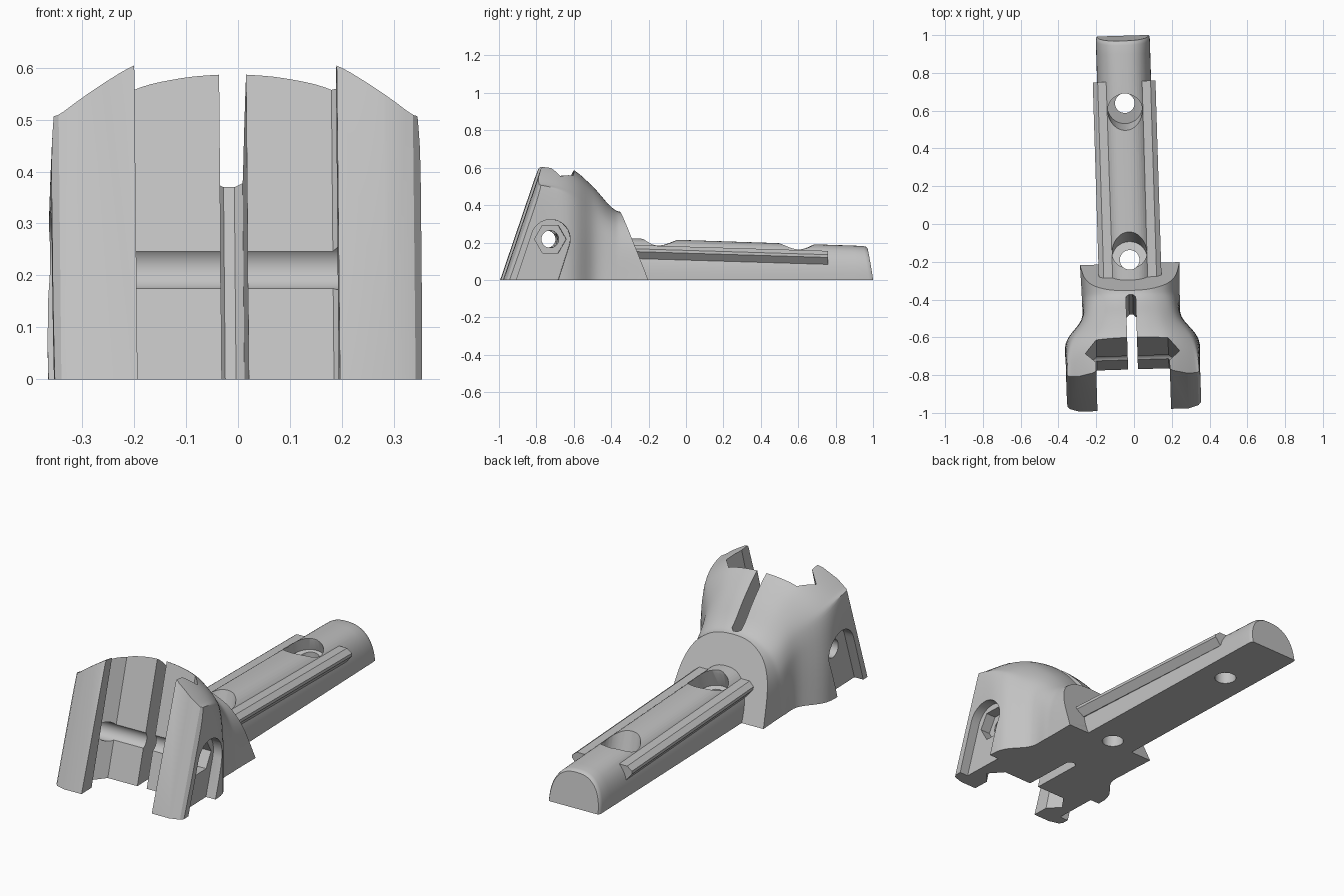
import bpy, bmesh, math
from mathutils import Matrix, Vector

cube = bpy.data.objects.get("Cube")
if cube:
    bpy.data.objects.remove(cube)

grey = bpy.data.materials.new("plain grey")
grey.use_nodes = True
grey.diffuse_color = (0.54, 0.54, 0.54, 1)
grey.node_tree.nodes["Principled BSDF"].inputs["Base Color"].default_value = (0.54, 0.54, 0.54, 1)

# The whole bracket sits slightly turned about z
PLACE = Matrix.Translation((-0.029, 0, 0)) @ Matrix.Rotation(0.031, 4, 'Z')


def loft(name, rings, trims=()):
    """Closed solid through equal-length rings, trimmed by (point, normal) planes."""
    bm = bmesh.new()
    rows = [[bm.verts.new(p) for p in ring] for ring in rings]
    n = len(rows[0])
    for a, b in zip(rows, rows[1:]):
        for i in range(n):
            j = (i + 1) % n
            bm.faces.new((a[i], a[j], b[j], b[i]))
    bm.faces.new(rows[0])
    bm.faces.new(rows[-1])
    for point, normal in trims:
        geom = bm.verts[:] + bm.edges[:] + bm.faces[:]
        cut = bmesh.ops.bisect_plane(bm, geom=geom, plane_co=point, plane_no=normal, clear_outer=True)
        edges = [e for e in cut["geom_cut"] if isinstance(e, bmesh.types.BMEdge)]
        bmesh.ops.holes_fill(bm, edges=edges, sides=0)
    bmesh.ops.recalc_face_normals(bm, faces=bm.faces)
    mesh = bpy.data.meshes.new(name)
    bm.to_mesh(mesh)
    bm.free()
    mesh.materials.append(grey)
    obj = bpy.data.objects.new(name, mesh)
    bpy.context.collection.objects.link(obj)
    return obj


def spline(points, steps):
    """Smooth curve through points of any dimension."""
    pts = [points[0]] + list(points) + [points[-1]]
    out = []
    for a, b, c, d in zip(pts, pts[1:], pts[2:], pts[3:]):
        for k in range(steps):
            t = k / steps
            out.append([(2 * q + (r - p) * t + (2 * p - 5 * q + 4 * r - s) * t * t
                         + (3 * q - p - 3 * r + s) * t ** 3) / 2
                        for p, q, r, s in zip(a, b, c, d)])
    return out + [list(points[-1])]


def rod(name, start, end, radius, sides=32):
    start, end = Vector(start), Vector(end)
    turn = (end - start).to_track_quat('Z', 'Y')
    circle = [turn @ Vector((radius * math.cos(math.tau * i / sides),
                             radius * math.sin(math.tau * i / sides), 0)) for i in range(sides)]
    return loft(name, [[p + c for p in circle] for c in (start, end)])


def leaning_prism(name, outline):
    """Upright prism that leans back like the front faces."""
    return loft(name, [[(x, y - 0.77 + 0.29 * z, z) for x, y in outline] for z in (-0.2, 0.9)])


def carve(obj, cutters):
    for c in cutters:
        mod = obj.modifiers.new("cut", 'BOOLEAN')
        mod.operation, mod.solver, mod.object = 'DIFFERENCE', 'EXACT', c
    bpy.context.view_layer.update()
    mesh = bpy.data.meshes.new_from_object(obj.evaluated_get(bpy.context.evaluated_depsgraph_get()))
    obj.modifiers.clear()
    obj.data = mesh


# Head: half sections from base to crown, at stations along y
stations = [
    (-1.05, [(.352, 0), (.355, .25), (.352, .49), (.33, .52), (.195, .61), (.1, .64), (0, .65)]),
    (-0.78, [(.355, 0), (.355, .25), (.352, .48), (.33, .515), (.195, .605), (.1, .63), (0, .64)]),
    (-0.62, [(.35, 0), (.35, .22), (.335, .41), (.3, .48), (.2, .56), (.1, .59), (0, .6)]),
    (-0.5, [(.266, 0), (.265, .2), (.255, .32), (.225, .4), (.16, .465), (.08, .495), (0, .5)]),
    (-0.4, [(.26, 0), (.25, .15), (.235, .24), (.2, .31), (.14, .36), (.07, .385), (0, .39)]),
    (-0.33, [(.26, 0), (.25, .13), (.23, .22), (.19, .29), (.13, .335), (.07, .355), (0, .36)]),
    (-0.15, [(.266, 0), (.25, .12), (.23, .2), (.19, .27), (.13, .32), (.07, .34), (0, .345)]),
]
flat = []
for y, half in stations:
    side = spline(half, 5)
    full = side + [(-x, z) for x, z in reversed(side[:-1])]
    flat.append([y] + [v for p in full for v in p])
rings = []
for row in spline(flat, 5):
    rings.append([(x, row[0], max(z, 0)) for x, z in zip(row[1::2], row[2::2])])
trims = [((0, -0.985, 0), (0, -1, 0.34)),
         ((0, -0.79, 0.587), (0, -1, 1)),
         ((0, -0.21, 0), (0, 1, 0.39))]
for s in (1, -1):
    trims.append(((s * 0.3, -0.982, 0), (s * 0.3, -1, 0.34)))
    trims.append(((s * 0.345, -0.965, 0), (s * 1.2, -1, 0.34)))
head = loft("clamp_head", rings, trims)

# Cavity between the arms, with pointed sides, and the central slot
half = [(.19, 0), (.25, -.07), (.195, -.13), (.195, -.6)]
cavity = leaning_prism("cavity_cutter", half + [(-x, y) for x, y in reversed(half)])
w = 0.026
slot = leaning_prism("slot_cutter", [(-w, -.2), (-w, .275), (-.4 * w, .29), (.4 * w, .29), (w, .275), (w, -.2)])

# Cross bolt hole, side recesses and nut pocket
BOLT_Y, BOLT_Z = -0.735, 0.218
bolt = rod("bolt_cutter", (-1, BOLT_Y, BOLT_Z), (1, BOLT_Y, BOLT_Z), 0.046)
nut = rod("nut_cutter", (0.25, BOLT_Y, BOLT_Z), (0.6, BOLT_Y, BOLT_Z), 0.085, 6)
arch = [(-0.71, -0.05)]
for i in range(17):
    a = math.radians(-15 + 180 * i / 16)
    arch.append((BOLT_Y + 0.105 * math.cos(a), BOLT_Z + 0.105 * math.sin(a)))
arch.append((-0.935, -0.05))
recesses = [loft("recess_cutter", [[(s * x, y, z) for y, z in arch] for x in (0.305, 0.6)]) for s in (1, -1)]

# Bar: arched section that drops slightly toward the tip
def arch_ring(y, shrink=1.0, lean=0.0):
    ring = []
    for i in range(33):
        a = math.pi * i / 32
        x = 0.143 * shrink * math.copysign(abs(math.cos(a)) ** 0.8, math.cos(a))
        z = (0.213 - 0.033 * y) * shrink * math.sin(a) ** 0.85
        ring.append((x, y - lean * z, z))
    return ring


bar = loft("bar", [arch_ring(-0.35), arch_ring(0.9), arch_ring(0.975, 1, 0.16),
                   arch_ring(0.99, 0.985, 0.16), arch_ring(0.997, 0.95, 0.16)])

# Screw holes with leaning counterbores
screws = []
for y, seat, lean in ((-0.19, -0.18, 0.06), (0.64, 0.62, -0.05)):
    screws.append(rod("screw_cutter", (0, y, -0.1), (0, y, 0.4), 0.052))
    screws.append(rod("counterbore_cutter", (0, seat, 0.1), (0, seat + lean, 0.27), 0.092))

# Rails along both sides of the bar
rails = []
for s, label in ((1, "left"), (-1, "right")):
    ends = []
    for y, t in ((-0.3, 0.187), (0.755, 0.155)):
        ends.append([(s * x, y, t - d) for x, d in
                     ((.09, 0), (.14, 0), (.166, .02), (.166, .035), (.135, .072), (.09, .072))])
    rails.append(loft("rail_" + label, ends))

carve(head, [cavity, slot, bolt, nut] + recesses + screws)
carve(bar, screws)
for c in [cavity, slot, bolt, nut] + recesses + screws:
    bpy.data.objects.remove(c)

# Place the parts and shade curved faces smoothly
bpy.ops.object.select_all(action='DESELECT')
for obj in [head, bar] + rails:
    obj.data.transform(PLACE)
    obj.select_set(True)
    bpy.context.view_layer.objects.active = obj
bpy.ops.object.shade_smooth_by_angle(angle=math.radians(30))
